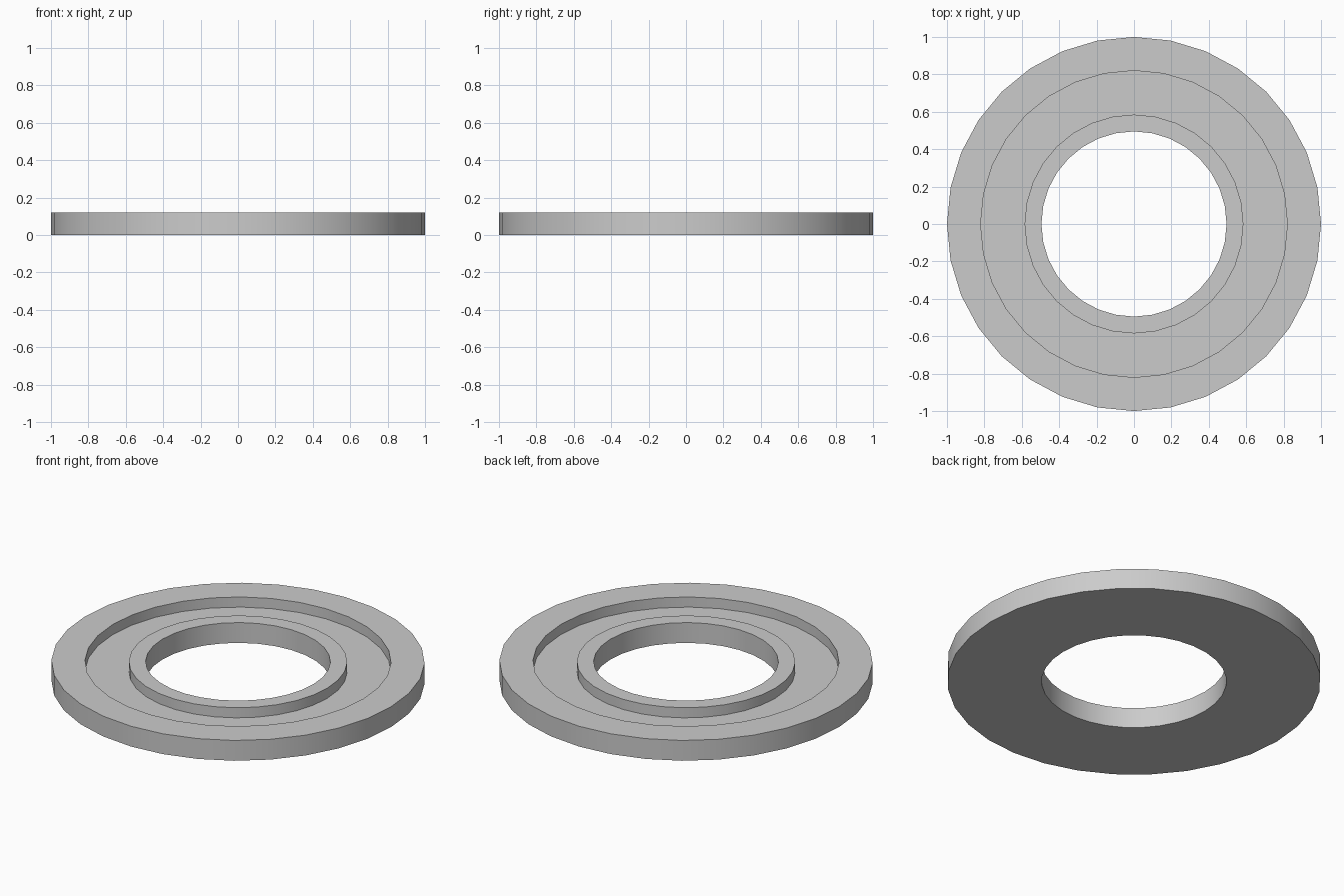
import bpy, bmesh
from math import cos, sin, tau, radians

cube = bpy.data.objects.get("Cube")
if cube:
    bpy.data.objects.remove(cube, do_unlink=True)

SIDES = 32
HEIGHT = 0.12
FLOOR = 0.06

# Plain grey material
grey = bpy.data.materials.new("light_grey")
grey.use_nodes = True
colour = (0.6, 0.6, 0.6, 1)
grey.diffuse_color = colour
grey.node_tree.nodes["Principled BSDF"].inputs["Base Color"].default_value = colour


def lathe(name, profile):
    """Revolve a closed (radius, z) profile around the z axis."""
    bm = bmesh.new()
    rings = []
    for i in range(SIDES):
        a = tau * i / SIDES
        rings.append([bm.verts.new((r * cos(a), r * sin(a), z)) for r, z in profile])
    n = len(profile)
    for i in range(SIDES):
        here, after = rings[i], rings[(i + 1) % SIDES]
        for j in range(n):
            k = (j + 1) % n
            bm.faces.new((here[j], after[j], after[k], here[k]))
    bmesh.ops.recalc_face_normals(bm, faces=bm.faces)
    mesh = bpy.data.meshes.new(name)
    bm.to_mesh(mesh)
    bm.free()
    mesh.materials.append(grey)
    obj = bpy.data.objects.new(name, mesh)
    bpy.context.collection.objects.link(obj)
    return obj


# Flat ring with a square channel cut into its top
ring = lathe("grooved_ring", [
    (0.495, 0), (1, 0), (1, HEIGHT), (0.82, HEIGHT),
    (0.82, FLOOR), (0.585, FLOOR), (0.585, HEIGHT), (0.495, HEIGHT),
])

# Smooth walls, sharp rims
bpy.ops.object.select_all(action="DESELECT")
ring.select_set(True)
bpy.context.view_layer.objects.active = ring
bpy.ops.object.shade_smooth_by_angle(angle=radians(30))
